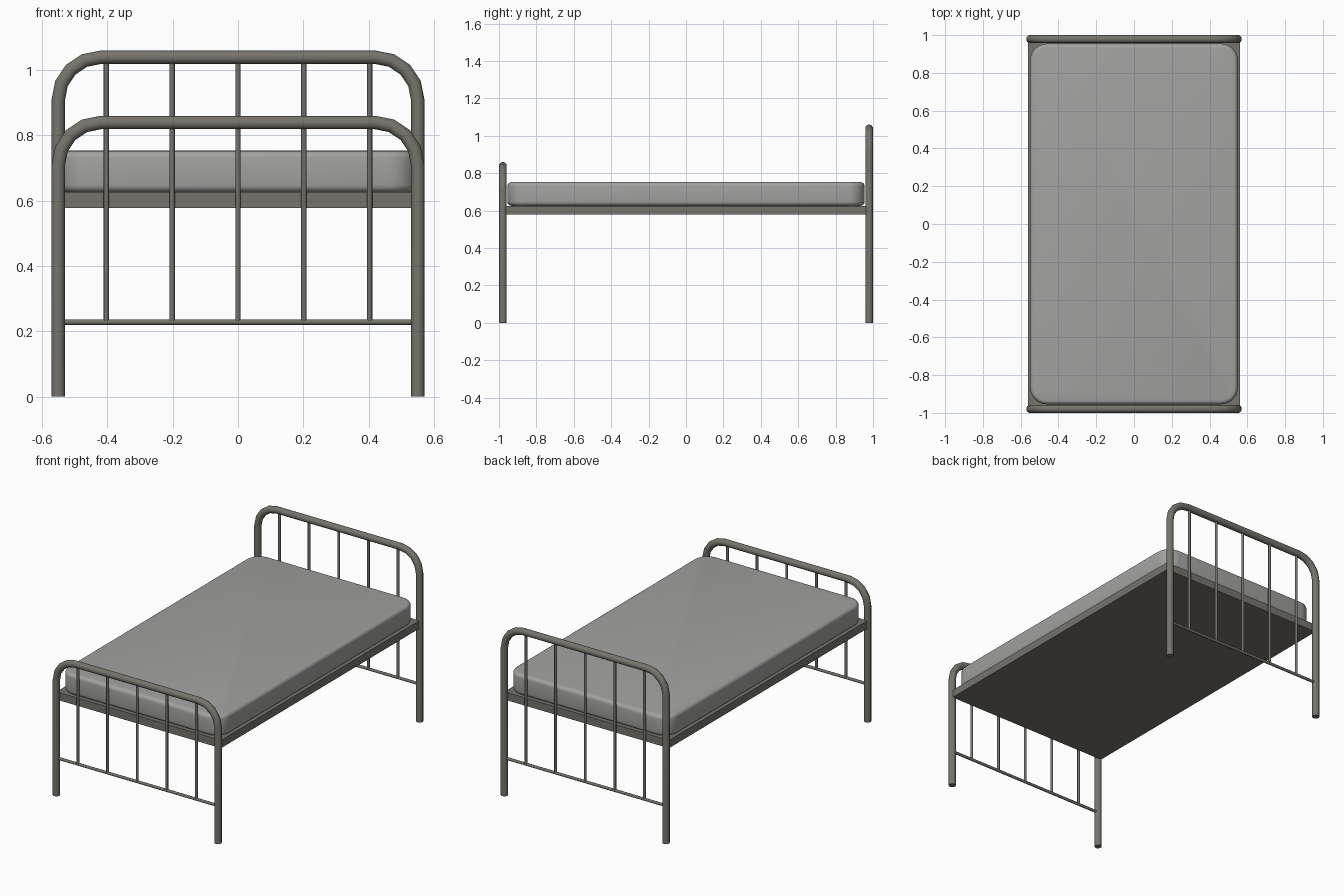
import bpy, bmesh, math
from mathutils import Vector

if "Cube" in bpy.data.objects:
    bpy.data.objects.remove(bpy.data.objects["Cube"])


def material(name, col):
    m = bpy.data.materials.new(name)
    m.diffuse_color = (*col, 1)
    m.use_nodes = True
    m.node_tree.nodes["Principled BSDF"].inputs["Base Color"].default_value = m.diffuse_color
    return m


METAL = material("painted metal", (0.18, 0.173, 0.148))
CLOTH = material("grey cloth", (0.36, 0.36, 0.35))


def finish(ob, mat, angle=40):
    ob.data.materials.clear()
    ob.data.materials.append(mat)
    bpy.ops.object.select_all(action='DESELECT')
    ob.select_set(True)
    bpy.context.view_layer.objects.active = ob
    bpy.ops.object.shade_smooth_by_angle(angle=math.radians(angle))


def tube(name, pts, r, sides=12):
    """Round tube along a path lying in an xz plane."""
    pts = [Vector(p) for p in pts]
    bm = bmesh.new()
    rings = []
    for i, p in enumerate(pts):
        a = (p - pts[i - 1]).normalized() if i else None
        b = (pts[i + 1] - p).normalized() if i < len(pts) - 1 else None
        a, b = a or b, b or a
        t = (a + b).normalized()
        u = Vector((0, 1, 0))
        v = t.cross(u) / max(t.dot(b), 0.1)
        rings.append([bm.verts.new(p + r * (math.cos(k) * u + math.sin(k) * v))
                      for k in (2 * math.pi * (j + 0.5) / sides for j in range(sides))])
    for A, B in zip(rings, rings[1:]):
        for j in range(sides):
            k = (j + 1) % sides
            bm.faces.new((A[j], A[k], B[k], B[j]))
    bm.faces.new(rings[0])
    bm.faces.new(rings[-1])
    bmesh.ops.recalc_face_normals(bm, faces=bm.faces)
    me = bpy.data.meshes.new(name)
    bm.to_mesh(me)
    bm.free()
    ob = bpy.data.objects.new(name, me)
    bpy.context.collection.objects.link(ob)
    finish(ob, METAL)
    return ob


def block(name, size, z0, mat, corner=0, edge=0):
    """Box with rounded plan corners and softened top and bottom rims."""
    bm = bmesh.new()
    bmesh.ops.create_cube(bm, size=1)
    for v in bm.verts:
        v.co = Vector((v.co.x * size[0], v.co.y * size[1], z0 + (v.co.z + 0.5) * size[2]))
    if corner:
        up = [e for e in bm.edges if abs(e.verts[0].co.z - e.verts[1].co.z) > 1e-4]
        bmesh.ops.bevel(bm, geom=up, offset=corner, segments=6, profile=0.5, affect='EDGES')
    if edge:
        rim = [e for e in bm.edges if abs(e.verts[0].co.z - e.verts[1].co.z) < 1e-4]
        bmesh.ops.bevel(bm, geom=rim, offset=edge, segments=4, profile=0.5, affect='EDGES')
    me = bpy.data.meshes.new(name)
    bm.to_mesh(me)
    bm.free()
    ob = bpy.data.objects.new(name, me)
    bpy.context.collection.objects.link(ob)
    finish(ob, mat)


# Bent end hoops with spindles and a low cross rail
def bed_end(name, y, top, W=0.55, R=0.13, n=4):
    right = [(W - R + R * math.cos(a), y, top - R + R * math.sin(a))
             for a in (i * math.pi / 2 / n for i in range(n + 1))]
    path = [(W, y, 0)] + right + [(-x, y, z) for x, y, z in reversed(right)] + [(-W, y, 0)]
    tube(name + "_hoop", path, 0.021)
    tube(name + "_low_rail", [(-W, y, 0.228), (W, y, 0.228)], 0.0085, 10)
    for i in range(5):
        x = -0.403 + i * 0.2015
        tube(f"{name}_spindle_{i + 1}", [(x, y, 0.228), (x, y, top)], 0.008, 10)


bed_end("headboard", 0.979, 1.039)
bed_end("footboard", -0.979, 0.839)

# Bed base and mattress
block("bed_base", (1.12, 1.93, 0.048), 0.578, METAL)
block("mattress", (1.10, 1.91, 0.127), 0.626, CLOTH, corner=0.09, edge=0.022)
